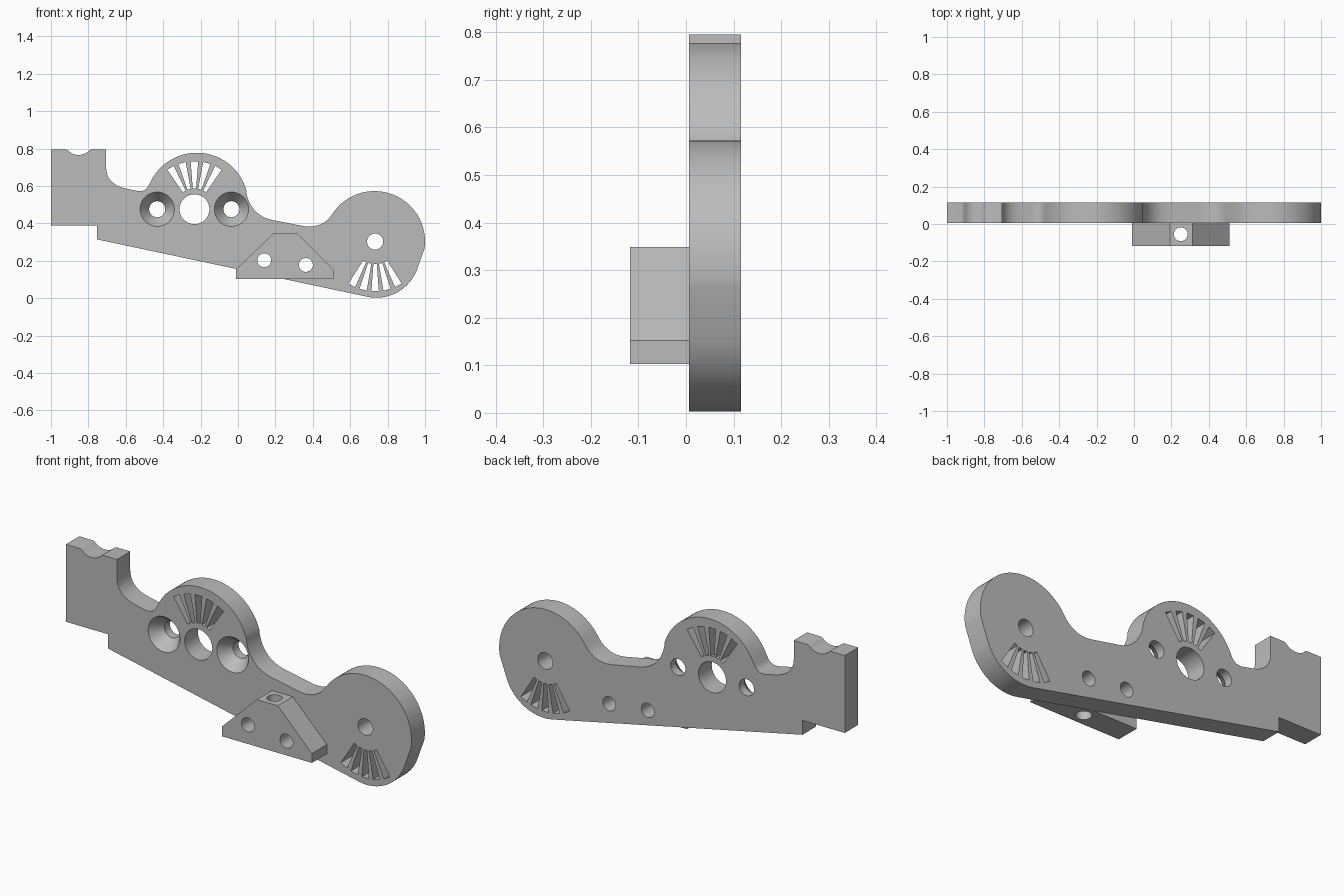
import bpy, bmesh
from math import sin, cos, radians, pi
from mathutils import Vector, Matrix

cube = bpy.data.objects.get("Cube")
if cube:
    bpy.data.objects.remove(cube, do_unlink=True)

FRONT, MID, BACK = -0.118, 0.006, 0.116

grey = bpy.data.materials.new("plain grey")
grey.use_nodes = True
color = (0.5, 0.5, 0.5, 1)
grey.diffuse_color = color
grey.node_tree.nodes["Principled BSDF"].inputs["Base Color"].default_value = color


def arc(cx, cz, r, start, end, n):
    """Points on an arc in the xz plane, angles in degrees."""
    return [(cx + r * cos(radians(start + (end - start) * i / n)),
             cz + r * sin(radians(start + (end - start) * i / n))) for i in range(n + 1)]


def circle(cx, cz, r, n=40):
    return arc(cx, cz, r, 0, 360, n)[:-1]


def bezier(a, b, c, n=10):
    """Smooth curve from a to c, pulled towards corner b."""
    a, b, c = Vector(a), Vector(b), Vector(c)
    return [tuple(a * (1 - t) ** 2 + b * 2 * t * (1 - t) + c * t * t)
            for t in (i / n for i in range(n + 1))]


def loft(bm, sections):
    """Closed solid through (y, outline) sections."""
    rings = [[bm.verts.new((x, y, z)) for x, z in pts] for y, pts in sections]
    n = len(rings[0])
    for a, b in zip(rings, rings[1:]):
        for i in range(n):
            j = (i + 1) % n
            bm.faces.new((a[i], a[j], b[j], b[i]))
    bm.faces.new(rings[0])
    bm.faces.new(rings[-1])


def finish(name, bm):
    bmesh.ops.recalc_face_normals(bm, faces=bm.faces)
    mesh = bpy.data.meshes.new(name)
    bm.to_mesh(mesh)
    bm.free()
    mesh.materials.append(grey)
    obj = bpy.data.objects.new(name, mesh)
    bpy.context.collection.objects.link(obj)
    return obj


def cut(obj, cutter):
    bpy.ops.object.select_all(action='DESELECT')
    bpy.context.view_layer.objects.active = obj
    obj.select_set(True)
    mod = obj.modifiers.new("holes", 'BOOLEAN')
    mod.operation, mod.solver, mod.object = 'DIFFERENCE', 'EXACT', cutter
    bpy.ops.object.modifier_apply(modifier=mod.name)
    bpy.data.objects.remove(cutter, do_unlink=True)
    bpy.ops.object.shade_smooth_by_angle(angle=radians(25))


def slot(cx, cz, angle, inner, outer):
    """Tapered radial slot outline."""
    out = Vector((cos(radians(angle)), sin(radians(angle))))
    side = Vector((-out.y, out.x))
    c = Vector((cx, cz))
    return [tuple(c + out * r + side * w) for r, w in
            ((inner, -0.009), (outer, -0.02), (outer, 0.02), (inner, 0.009))]


# Arm plate outline, counter-clockwise from the top left corner
outline = [(-1, 0.795), (-1, 0.39), (-0.755, 0.39), (-0.755, 0.315), (0.687, 0.009)]
outline += arc(0.74, 0.235, 0.232, -98, -22, 20)
outline += arc(0.73, 0.303, 0.27, -8, 142, 36)
outline += bezier((0.49, 0.431), (0.434, 0.37), (0.345, 0.387))
outline += bezier((0.19, 0.417), (0.07, 0.44), (0.044, 0.565))
outline += arc(-0.22, 0.503, 0.275, 16, 153, 32)
outline += bezier((-0.478, 0.603), (-0.497, 0.565), (-0.545, 0.575), 8)
outline += bezier((-0.6, 0.587), (-0.705, 0.61), (-0.705, 0.7))
outline += [(-0.705, 0.795), (-0.785, 0.795)]
outline += arc(-0.852, 0.846, 0.08, -43, -137, 12)
outline += [(-0.92, 0.795)]
bm = bmesh.new()
loft(bm, [(MID, outline), (BACK, outline)])
plate = finish("arm_plate", bm)

# Plain holes, countersunk holes and slot fans in the plate
bracket_holes = [(0.14, 0.203, 0.037), (0.363, 0.178, 0.037)]
bm = bmesh.new()
for x, z, r in [(-0.233, 0.476, 0.08), (0.733, 0.303, 0.043)] + bracket_holes:
    loft(bm, [(MID - 0.05, circle(x, z, r)), (BACK + 0.05, circle(x, z, r))])
for x in (-0.432, -0.035):
    loft(bm, [(y, circle(x, 0.476, r)) for y, r in
              ((MID - 0.02, 0.092), (MID, 0.092), (MID + 0.065, 0.043), (BACK + 0.05, 0.043))])
for i in range(-2, 3):
    for pts in (slot(-0.233, 0.476, 90 + 15 * i, 0.11, 0.256),
                slot(0.733, 0.303, -90 + 14 * i, 0.12, 0.265)):
        loft(bm, [(MID - 0.05, pts), (BACK + 0.05, pts)])
cut(plate, finish("plate_cutter", bm))

# Mounting bracket on the front
shape = [(-0.01, 0.103), (0.51, 0.103), (0.51, 0.152), (0.313, 0.349), (0.192, 0.349), (-0.01, 0.155)]
bm = bmesh.new()
loft(bm, [(FRONT, shape), (MID, shape)])
bracket = finish("mounting_bracket", bm)

# Bracket screw holes, then the vertical hole
bm = bmesh.new()
for x, z, r in bracket_holes:
    loft(bm, [(FRONT - 0.05, circle(x, z, r)), (MID + 0.05, circle(x, z, r))])
cut(bracket, finish("bracket_cutter", bm))
bm = bmesh.new()
bmesh.ops.create_cone(bm, cap_ends=True, segments=40, radius1=0.037, radius2=0.037, depth=0.6,
                      matrix=Matrix.Translation((0.25, -0.055, 0.22)))
cut(bracket, finish("vertical_cutter", bm))
